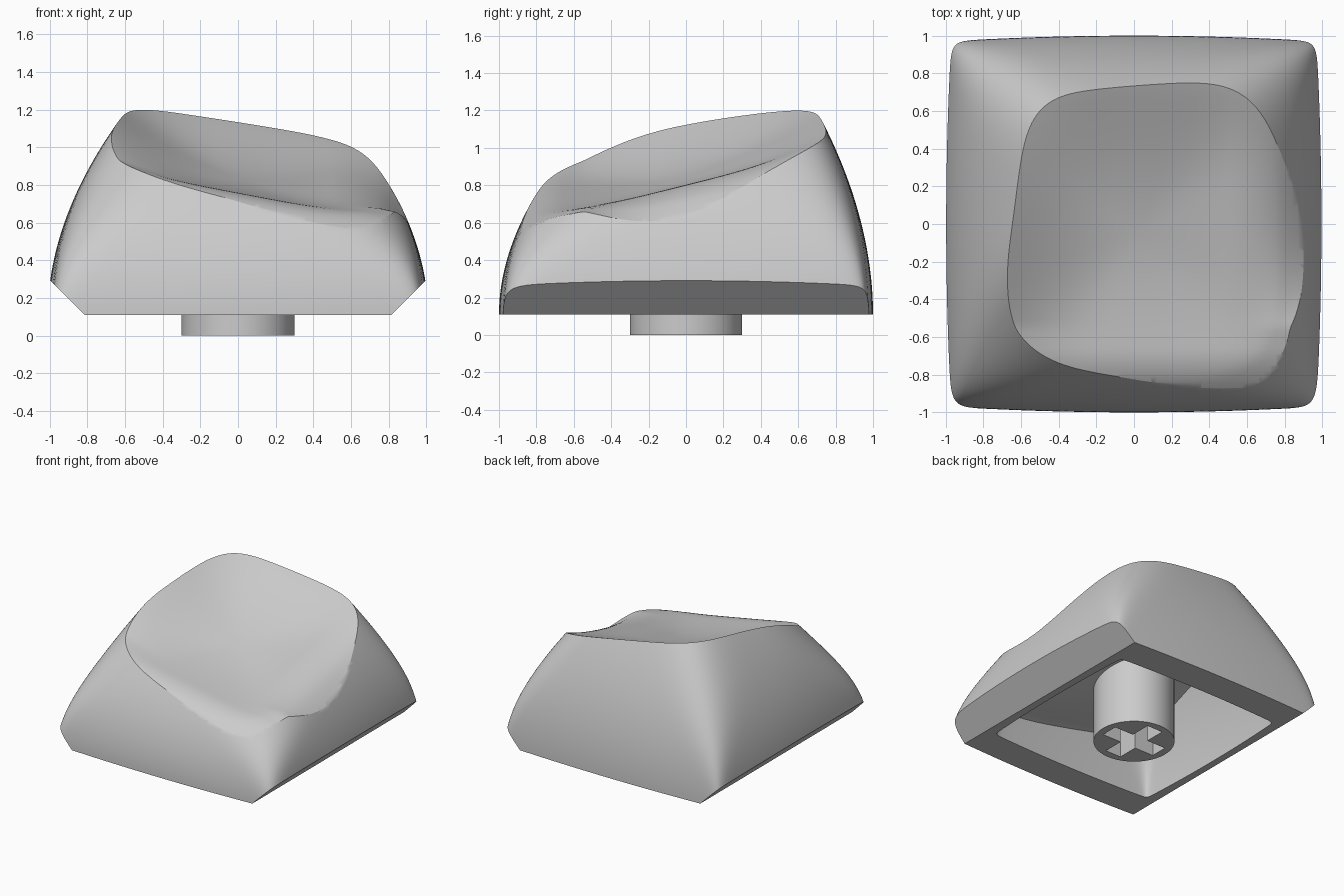
import bpy, bmesh, math
from mathutils import Vector

if "Cube" in bpy.data.objects:
    bpy.data.objects.remove(bpy.data.objects["Cube"])

BASE = 0.11      # height of the lower rim
SIDE = 40        # points along each side of a cross-section

grey = bpy.data.materials.new("plain grey")
grey.use_nodes = True
grey.diffuse_color = (0.6, 0.6, 0.6, 1)
grey.node_tree.nodes["Principled BSDF"].inputs["Base Color"].default_value = (0.6, 0.6, 0.6, 1)


def make_object(name, bm):
    bmesh.ops.recalc_face_normals(bm, faces=bm.faces)
    mesh = bpy.data.meshes.new(name)
    bm.to_mesh(mesh)
    bm.free()
    mesh.materials.append(grey)
    obj = bpy.data.objects.new(name, mesh)
    bpy.context.collection.objects.link(obj)
    return obj


def activate(obj):
    bpy.ops.object.select_all(action='DESELECT')
    obj.select_set(True)
    bpy.context.view_layer.objects.active = obj


def cut(target, cutter):
    """Subtract the cutter and discard it."""
    mod = target.modifiers.new("cut", 'BOOLEAN')
    mod.operation = 'DIFFERENCE'
    mod.solver = 'EXACT'
    mod.object = cutter
    activate(target)
    bpy.ops.object.modifier_apply(modifier=mod.name)
    bpy.data.objects.remove(cutter)


def corner_power(u, v, rise):
    """Corner sharpness: crisp at the base, softer above, softest in front."""
    if v > 0:
        return 4.5 + 45 * math.exp(-4 * rise)
    if u > 0:
        return 2.3 + 45 * math.exp(-5.7 * rise)
    return 3 + 45 * math.exp(-5 * rise)


def section(z, scale):
    """Slightly bowed rounded square at one height."""
    rise = max(0, z - BASE)
    drop = rise ** 1.95
    left, right = 1.01 - 0.355 * drop, 1.01 - 0.42 * drop
    front, back = 1 - 0.47 * drop, 1 - 0.255 * drop
    points = []
    for turn in range(4):
        for i in range(SIDE):
            u, v = math.sin(math.pi / 2 * (2 * i / SIDE - 1)), -1
            for _ in range(turn):
                u, v = -v, u
            n = corner_power(u, v, rise)
            k = (abs(u) ** n + abs(v) ** n) ** (-1 / n)
            u, v = u * k, v * k
            x = u * (right if u > 0 else left) * (1 - 0.03 * v * v)
            y = v * (back if v > 0 else front) * (1 - 0.03 * u * u)
            points.append(Vector((x * scale, y * scale, z)))
    return points


def loft(bottom, top, scale=1, steps=44):
    bm = bmesh.new()
    rings = []
    for s in range(steps + 1):
        z = bottom + (top - bottom) * s / steps
        rings.append([bm.verts.new(p) for p in section(z, scale)])
    for low, high in zip(rings, rings[1:]):
        for i in range(len(low)):
            j = (i + 1) % len(low)
            bm.faces.new((low[i], low[j], high[j], high[i]))
    bm.faces.new(rings[0])
    bm.faces.new(rings[-1])
    return bm


def dish_height(x, y):
    """Tilted shallow bowl: lip raised at -x, rolled off at +x and the front."""
    q = min(1, math.sqrt(((x - 0.03) / 0.75) ** 4 + ((y + 0.03) / 0.8) ** 4))
    bowl = 0.11 * (1 - q) ** 1.3
    middle = max(0, 1 - ((y - 0.1) / 0.65) ** 2)
    side = (0.2 * max(0, -0.1 - x) ** 2 - max(0, x - 0.5) ** 2) * middle
    front_roll = 1.3 * max(0, -0.66 - y) ** 2
    return 0.955 - 0.19 * x + 0.25 * y - bowl + side - front_roll


def dish_cutter(offset):
    bm = bmesh.new()
    bmesh.ops.create_grid(bm, x_segments=80, y_segments=80, size=1.2)
    for v in bm.verts:
        v.co.z = dish_height(v.co.x, v.co.y) + offset
    made = bmesh.ops.extrude_face_region(bm, geom=bm.faces[:])
    for v in made["geom"]:
        if isinstance(v, bmesh.types.BMVert):
            v.co.z = 2
    return make_object("dish_cutter", bm)


def box_cutter(size):
    bm = bmesh.new()
    bmesh.ops.create_cube(bm, size=1)
    bmesh.ops.scale(bm, vec=size, verts=bm.verts)
    return make_object("slot_cutter", bm)


# Outer shell, with slanted cuts along both lower side edges
bm = loft(BASE, 1.42)
for side in (-1, 1):
    bmesh.ops.bisect_plane(
        bm, geom=bm.verts[:] + bm.edges[:] + bm.faces[:], dist=1e-5,
        plane_co=(side * 0.815, 0, BASE), plane_no=(side, 0, -1), clear_outer=True)
    edges = [e for e in bm.edges if e.is_boundary]
    bmesh.ops.holes_fill(bm, edges=edges, sides=0)
cap_shell = make_object("cap_shell", bm)

# Scooped top and hollow underside
cut(cap_shell, dish_cutter(0))
cavity = make_object("cavity_cutter", loft(0.03, 1.3, 0.75))
cut(cavity, dish_cutter(-0.33))
cut(cap_shell, cavity)

# Round stem with a cross-shaped socket
bm = bmesh.new()
bmesh.ops.create_cone(bm, cap_ends=True, segments=64, radius1=0.3, radius2=0.3, depth=0.66)
bmesh.ops.translate(bm, vec=(0, 0, 0.33), verts=bm.verts)
stem = make_object("stem", bm)
cut(stem, box_cutter((0.48, 0.14, 0.8)))
cut(stem, box_cutter((0.14, 0.48, 0.8)))

for obj in (cap_shell, stem):
    activate(obj)
    bpy.ops.object.shade_smooth_by_angle(angle=math.radians(28))
